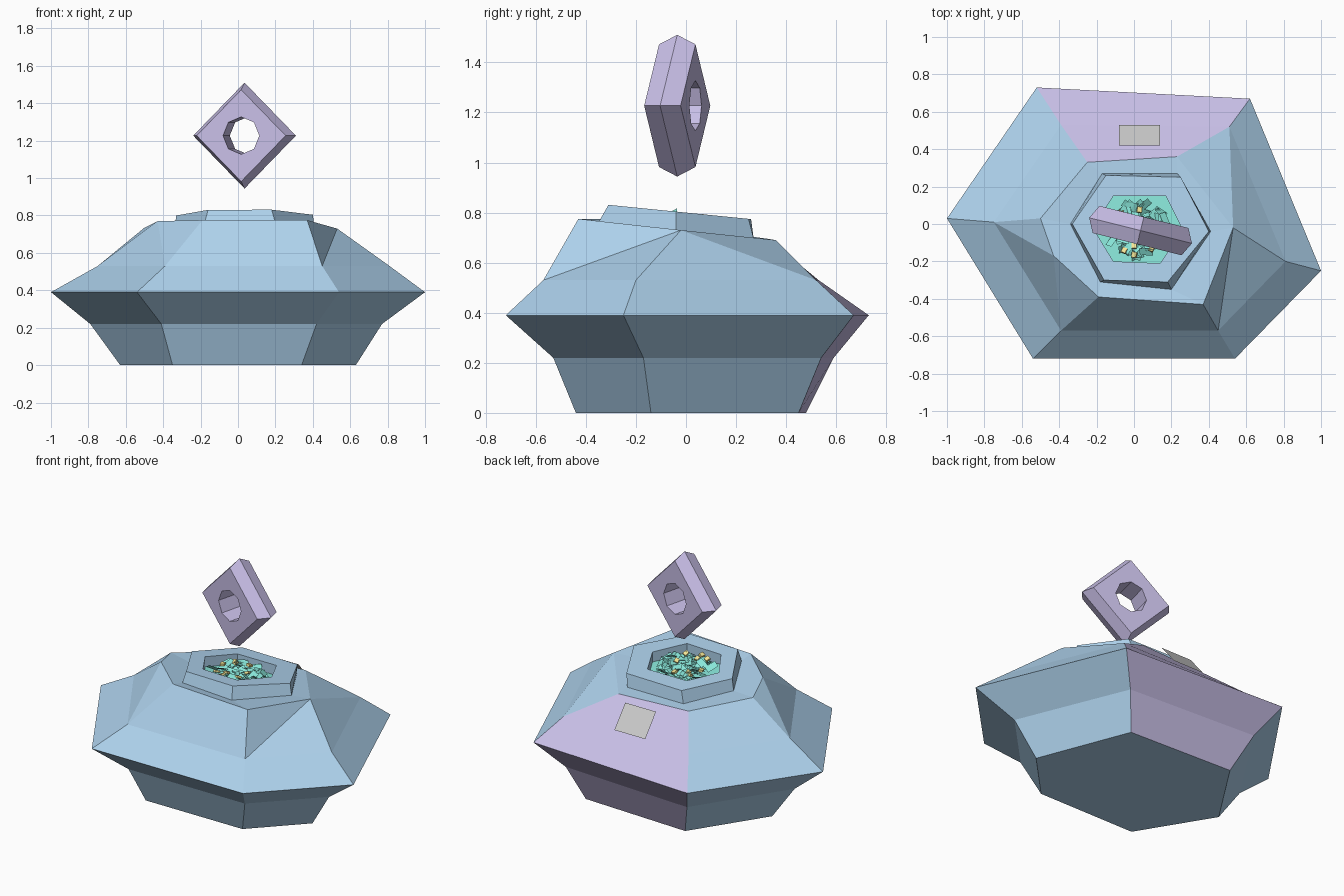
import bpy, bmesh, math, random
from mathutils import Vector, Matrix, Euler

if "Cube" in bpy.data.objects:
    bpy.data.objects.remove(bpy.data.objects["Cube"])

random.seed(4)


def material(name, r, g, b):
    m = bpy.data.materials.new(name)
    m.diffuse_color = (r, g, b, 1)
    m.use_nodes = True
    m.node_tree.nodes["Principled BSDF"].inputs["Base Color"].default_value = m.diffuse_color
    return m


blue = material("blue", 0.42, 0.64, 0.84)
purple = material("purple", 0.58, 0.52, 0.80)
teal = material("teal", 0.25, 0.80, 0.70)
yellow = material("yellow", 0.90, 0.78, 0.30)


def make(name, verts, faces, mats=(), special=(), fix=True):
    me = bpy.data.meshes.new(name)
    me.from_pydata([tuple(v) for v in verts], [], faces)
    for m in mats:
        me.materials.append(m)
    for i in special:
        me.polygons[i].material_index = 1
    if fix:
        bm = bmesh.new()
        bm.from_mesh(me)
        bmesh.ops.recalc_face_normals(bm, faces=bm.faces)
        bm.to_mesh(me)
        bm.free()
    ob = bpy.data.objects.new(name, me)
    bpy.context.collection.objects.link(ob)
    return ob


def loft(a, b, n):
    """Quads between ring starting at index a and ring starting at b."""
    return [(a + i, a + (i + 1) % n, b + (i + 1) % n, b + i) for i in range(n)]


# Ring order: right, back right, back left, left, front left, front right
rings = [
    [(.63, -.14), (.40, .45), (-.33, .48), (-.63, .02), (-.35, -.44), (.34, -.44)],
    [(.77, -.17), (.48, .54), (-.42, .59), (-.79, .02), (-.41, -.53), (.42, -.53)],
    [(1.0, -.25), (.62, .67), (-.52, .73), (-1.0, .03), (-.54, -.72), (.54, -.72)],
    [(.81, -.20), (.51, .52), (-.39, .53), (-.75, .01), (-.39, -.57), (.45, -.57)],
]
heights = [0, .22, .39, .53]
top = [(.53, -.02, .73), (.23, .36, .69), (-.25, .33, .695),
       (-.50, .03, .735), (-.19, -.39, .775), (.37, -.43, .775)]
rim_foot = [(.41, -.04), (.23, .27), (-.17, .27), (-.34, 0), (-.18, -.31), (.20, -.35)]
rim_top = [(.40, -.04), (.25, .25), (-.15, .26), (-.33, 0), (-.16, -.30), (.18, -.31)]
hole = [(.26, -.03), (.17, .15), (-.11, .15), (-.22, -.02), (-.11, -.20), (.14, -.21)]


def tilted(ring, z):
    return [(x, y, z - .1 * y) for x, y in ring]


# Faceted stone body, purple panel on the back segment
verts = [(x, y, z) for ring, z in zip(rings, heights) for x, y in ring]
verts += top + tilted(rim_foot, .725) + [(-.43, -.17, .77)]
faces = [tuple(range(5, -1, -1))]
for k in range(3):
    faces += loft(6 * k, 6 * k + 6, 6)
faces += [(19, 20, 26, 25), (18, 19, 24), (19, 25, 24), (20, 21, 27, 26),
          (21, 36, 27), (21, 22, 36), (22, 28, 36), (22, 23, 29, 28),
          (23, 18, 24), (23, 24, 29)]
ledge = loft(24, 30, 6)
ledge[3] = (27, 36, 28, 34, 33)
make("body", verts, faces + ledge, (blue, purple), (2, 8, 14, 19))

# Raised rim with an opening
verts = (tilted(rim_foot, .725) + tilted(rim_top, .80)
         + tilted(hole, .80) + tilted(hole, .70))
make("rim", verts, loft(0, 6, 6) + loft(6, 12, 6) + loft(12, 18, 6)
     + [tuple(range(18, 24))], (blue,))

# Floating diamond ring: lofted loop of eight-point sections
def section(r, y, square):
    pts = []
    for i in range(8):
        a = i * math.pi / 4
        s = r * (math.sqrt(.5) if square and i % 2 else 1)
        pts.append(Vector((s * math.cos(a), y, s * math.sin(a))))
    return pts


verts = []
for r, y, sq in ((.10, -.075, 0), (.245, -.075, 1), (.283, 0, 1),
                 (.245, .075, 1), (.10, .075, 0)):
    verts += section(r, y, sq)
faces = []
for k in range(5):
    faces += loft(8 * k, 8 * ((k + 1) % 5), 8)
ring = make("floating_ring", verts, faces, (purple,))
ring.data.transform(Matrix.Translation((.035, -.035, 1.227))
                    @ Matrix.Rotation(math.radians(-14), 4, 'Z'))

# Grey plate standing just off the back panel
make("back_plate", [(-.08, .42, .68), (.14, .42, .68), (.14, .53, .545), (-.08, .53, .545)],
     [(0, 3, 2, 1)], fix=False)


# Jumbled heap in the opening: crumpled leaves over a bed
def scatter_point():
    a, r = random.uniform(0, 2 * math.pi), math.sqrt(random.random())
    return Vector((.02 + .16 * r * math.cos(a), -.03 + .14 * r * math.sin(a), 0))


verts, faces = tilted(hole, .735), [tuple(range(6))]
for _ in range(90):
    p = scatter_point()
    p.z = random.uniform(.75, .785) - .1 * p.y
    rot = Euler((random.uniform(-.7, .7), random.uniform(-.6, .6),
                 random.uniform(0, 6.28))).to_matrix()
    n = len(verts)
    for x, y in ((-.035, -.02), (.035, -.02), (.035, .02), (-.035, .02)):
        verts.append(p + rot @ Vector((x, y, 0)))
    faces += [(n, n + 1, n + 2), (n, n + 2, n + 3)]
make("heap", verts, faces, (teal,), fix=False)

# Small yellow pieces among the heap
bm = bmesh.new()
for _ in range(9):
    p = scatter_point()
    p.z = .785 - .1 * p.y
    rot = Euler([random.uniform(-.5, .5) for _ in range(3)]).to_matrix().to_4x4()
    bmesh.ops.create_cube(bm, size=1, matrix=Matrix.Translation(p) @ rot
                          @ Matrix.Diagonal((.026, .03, .014, 1)))
me = bpy.data.meshes.new("yellow_pieces")
bm.to_mesh(me)
bm.free()
me.materials.append(yellow)
bpy.context.collection.objects.link(bpy.data.objects.new("yellow_pieces", me))
